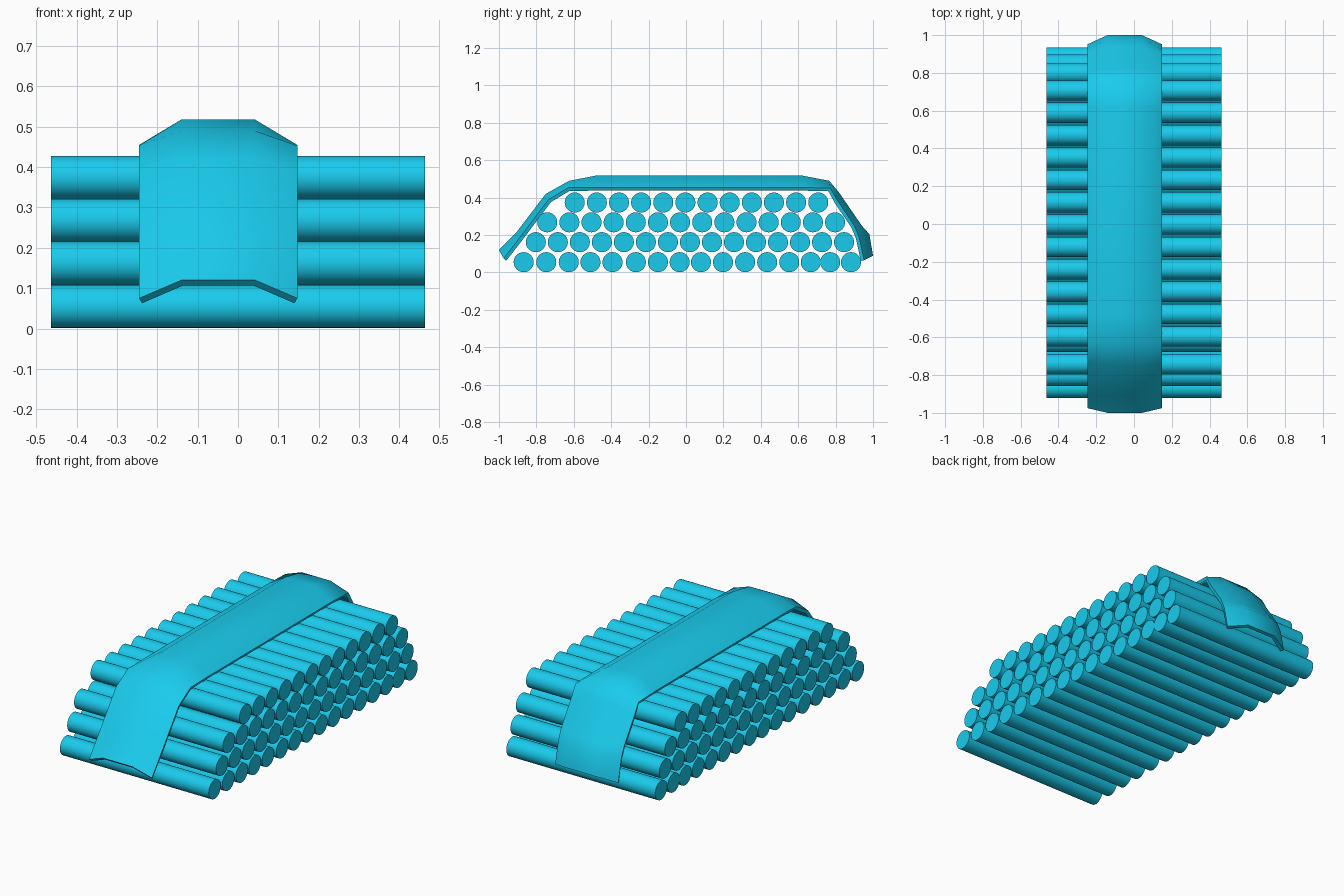
import bpy, bmesh, math

if "Cube" in bpy.data.objects:
    bpy.data.objects.remove(bpy.data.objects["Cube"])

mat = bpy.data.materials.new("cyan")
mat.diffuse_color = (0.01, 0.6, 0.85, 1)
mat.use_nodes = True
mat.node_tree.nodes["Principled BSDF"].inputs["Base Color"].default_value = mat.diffuse_color


def add_object(name, mesh):
    ob = bpy.data.objects.new(name, mesh)
    bpy.context.collection.objects.link(ob)
    return ob


def smooth(ob, angle, apply=None):
    bpy.ops.object.select_all(action='DESELECT')
    ob.select_set(True)
    bpy.context.view_layer.objects.active = ob
    if apply:
        bpy.ops.object.modifier_apply(modifier=apply)
    bpy.ops.object.shade_smooth_by_angle(angle=math.radians(angle))


# One log lying along x, shared by the whole stack
R = 0.0535
bpy.ops.mesh.primitive_cylinder_add(vertices=32, radius=R, depth=0.926,
                                    rotation=(0, math.pi / 2, 0))
first = bpy.context.object
bpy.ops.object.transform_apply(rotation=True)
smooth(first, 40)
log = first.data
log.name = "log"
log.materials.append(mat)
bpy.data.objects.remove(first)

# Four staggered rows: log positions in y
def spread(a, b, n):
    return [a + (b - a) * i / (n - 1) for i in range(n)]

rows = [
    (0.055, [-0.868, -0.747, -0.627, -0.511, -0.393, -0.268, -0.150, -0.034,
             0.080, 0.198, 0.316, 0.434, 0.552, 0.667, 0.771, 0.882]),
    (0.162, spread(-0.803, 0.845, 15)),
    (0.268, spread(-0.742, 0.797, 14)),
    (0.374, spread(-0.595, 0.707, 12)),
]
for r, (z, ys) in enumerate(rows):
    for i, y in enumerate(ys):
        add_object(f"log_row{r + 1}_{i + 1}", log).location = (0, y, z)

# Cover strip: each station is (middle y, middle z, edge y, edge z)
stations = [
    (-1.00, 0.12, -0.975, 0.075),
    (-0.91, 0.21, -0.905, 0.165),
    (-0.75, 0.42, -0.735, 0.39),
    (-0.625, 0.49, -0.63, 0.453),
    (-0.48, 0.518, -0.48, 0.455),
    (0.62, 0.518, 0.62, 0.455),
    (0.766, 0.49, 0.772, 0.45),
    (0.82, 0.425, 0.81, 0.385),
    (0.94, 0.25, 0.90, 0.25),
    (0.98, 0.205, 0.925, 0.19),
    (1.00, 0.09, 0.952, 0.065),
]
bm = bmesh.new()
grid = []
for ym, zm, ye, ze in stations:
    section = [(-0.245, ye, ze), (-0.14, ym, zm), (0.042, ym, zm), (0.147, ye, ze)]
    grid.append([bm.verts.new(p) for p in section])
for a, b in zip(grid, grid[1:]):
    for j in range(3):
        bm.faces.new((a[j], a[j + 1], b[j + 1], b[j]))
mesh = bpy.data.meshes.new("cover")
bm.to_mesh(mesh)
bm.free()
mesh.materials.append(mat)
cover = add_object("cover_strip", mesh)
sol = cover.modifiers.new("thickness", 'SOLIDIFY')
sol.thickness = 0.02
sol.offset = -1
smooth(cover, 55, "thickness")
